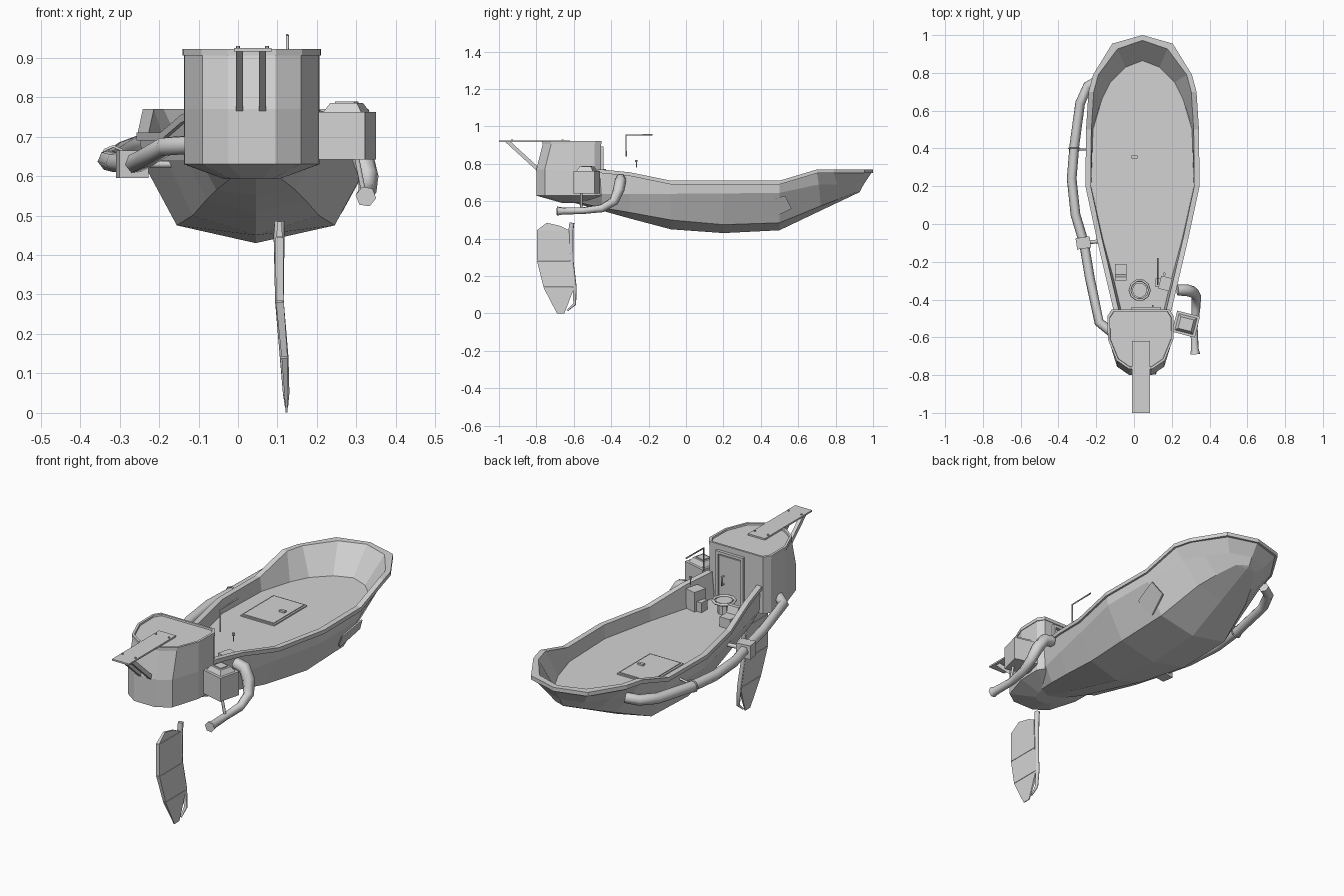
import bpy, bmesh, math
from mathutils import Vector

cube = bpy.data.objects.get("Cube")
if cube:
    bpy.data.objects.remove(cube, do_unlink=True)

grey = bpy.data.materials.new("plain_grey")
grey.use_nodes = True
GREY = (0.65, 0.65, 0.65, 1)
grey.diffuse_color = GREY
grey.node_tree.nodes["Principled BSDF"].inputs["Base Color"].default_value = GREY

MID = 0.045    # centreline of the hull
DECK = 0.64


def finish(name, bm, loc=(0, 0, 0), turn=0):
    bmesh.ops.recalc_face_normals(bm, faces=bm.faces)
    me = bpy.data.meshes.new(name)
    bm.to_mesh(me)
    bm.free()
    me.materials.append(grey)
    ob = bpy.data.objects.new(name, me)
    ob.location = loc
    ob.rotation_euler.z = turn
    bpy.context.collection.objects.link(ob)
    return ob


def loft(name, rings, loc=(0, 0, 0), turn=0):
    """Closed rings of equal length, bridged and capped."""
    bm = bmesh.new()
    rows = [[bm.verts.new(p) for p in r] for r in rings]
    n = len(rows[0])
    for a, b in zip(rows, rows[1:]):
        for i in range(n):
            j = (i + 1) % n
            bm.faces.new((a[i], a[j], b[j], b[i]))
    bm.faces.new(rows[0])
    bm.faces.new(rows[-1])
    return finish(name, bm, loc, turn)


def box(name, centre, size, turn=0, taper=1):
    def ring(z, k):
        return [(sx * size[0] / 2 * k, sy * size[1] / 2 * k, z)
                for sx, sy in ((-1, -1), (1, -1), (1, 1), (-1, 1))]
    return loft(name, [ring(-size[2] / 2, 1), ring(size[2] / 2, taper)], centre, turn)


def disc(name, centre, radius, height, sides=10):
    def ring(z):
        return [(radius * math.cos(math.tau * i / sides),
                 radius * math.sin(math.tau * i / sides), z) for i in range(sides)]
    return loft(name, [ring(-height / 2), ring(height / 2)], centre)


def tube(name, pts, radius, closed=False, radii=None):
    cu = bpy.data.curves.new(name, "CURVE")
    cu.dimensions = "3D"
    cu.bevel_depth = radius
    cu.bevel_resolution = 1
    cu.use_fill_caps = True
    sp = cu.splines.new("POLY")
    sp.points.add(len(pts) - 1)
    for i, p in enumerate(pts):
        sp.points[i].co = (*p, 1)
        sp.points[i].radius = radii[i] if radii else 1
    sp.use_cyclic_u = closed
    cu.materials.append(grey)
    ob = bpy.data.objects.new(name, cu)
    bpy.context.collection.objects.link(ob)
    return ob


# Hull: half sections of keel, chine, side and sheer, then rim, inner wall and deck
stations = [
    ((0, -.6, .592), (.06, -.59, .597), (.115, -.58, .63), (.13, -.5, .75), (.115, -.5)),
    ((0, -.45, .55), (.1, -.45, .565), (.14, -.45, .64), (.145, -.45, .75), (.115, -.45)),
    ((0, -.3, .508), (.125, -.3, .54), (.175, -.3, .64), (.18, -.3, .735), (.15, -.3)),
    ((0, -.08, .45), (.16, -.08, .5), (.225, -.08, .64), (.232, -.08, .69), (.21, -.08)),
    ((0, .2, .43), (.2, .2, .475), (.29, .2, .642), (.292, .2, .69), (.272, .2)),
    ((0, .5, .445), (.2, .5, .485), (.285, .5, .645), (.289, .5, .69), (.262, .5)),
    ((0, .72, .55), (.15, .72, .575), (.24, .71, .69), (.276, .7, .75), (.215, .66)),
    ((0, .8, .588), (.11, .81, .61), (.19, .81, .69), (.252, .79, .75), (.17, .75)),
    ((0, .91, .64), (.06, .9, .645), (.11, .91, .69), (.15, .945, .75), (.09, .83)),
    ((0, .93, .65), (0, .93, .652), (0, .95, .69), (0, .99, .75), (0, .865)),
]
bm = bmesh.new()
rows = []
for keel, chine, side, sheer, deck in stations:
    x, y, z = sheer

    def shift(d, h):
        return (max(0, x + d) if x else 0, y + (d if y > .9 else 0), z + h)
    pts = [keel, chine, side, sheer, shift(.01, 0), shift(.01, .02),
           shift(-.018, .02), (*deck, DECK), (0, deck[1], DECK)]
    rows.append([bm.verts.new(p) for p in pts])
for a, b in zip(rows, rows[1:]):
    for i in range(len(a) - 1):
        bm.faces.new((a[i], b[i], b[i + 1], a[i + 1]))
bmesh.ops.remove_doubles(bm, verts=bm.verts, dist=.0005)
hull = finish("hull", bm, (MID, 0, 0))
mirror = hull.modifiers.new("mirror", "MIRROR")
mirror.use_clip = True

# Cabin: outline with a raked front, roof slab with raised edge
half = [(.06, -.765), (.125, -.72), (.17, -.61), (.172, -.49), (.15, -.455)]
outline = half + [(-x, y) for x, y in reversed(half)]


def cabin_ring(z, rake=0, k=1):
    return [(x * k, -.6 + (y + .6) * k - (rake if y < -.65 else 0), z) for x, y in outline]


CAB = (.035, 0, 0)
loft("cabin", [cabin_ring(.592, 0, .4), cabin_ring(.63, .035), cabin_ring(.77, .035),
               cabin_ring(.91)], CAB)
loft("cabin_roof", [cabin_ring(.905, 0, 1.02), cabin_ring(.922, 0, 1.02),
                    cabin_ring(.922, 0, .95), cabin_ring(.914, 0, .94)], CAB)

# Roof plank with bolts and two braces
box("roof_plank", (.037, -.81, .92), (.095, .38, .008))
for x in (0, .074):
    for y in (-.66, -.93):
        disc("plank_bolt", (x, y, .926), .005, .006, 6)
for x in (.004, .062):
    loft("plank_brace", [[(x + dx, y + dy, z) for dx, dy in
                          ((-.009, -.015), (.009, -.015), (.009, .015), (-.009, .015))]
                         for y, z in ((-.95, .916), (-.785, .765))])

# Cabin door
box("door", (.065, -.452, .755), (.13, .01, .23))
for x in (-.005, .135):
    box("door_jamb", (x, -.45, .76), (.014, .02, .25))
box("door_lintel", (.065, -.45, .885), (.154, .02, .014))
tube("door_handle", [(.1, -.447, .73), (.1, -.43, .73), (.1, -.43, .77), (.1, -.447, .77)], .004)

# Deck hatch and its handle
box("hatch_frame", (-.047, .355, DECK + .003), (.19, .265, .006))
box("hatch_lid", (-.047, .355, DECK + .006), (.172, .247, .008))
box("hatch_handle", (.003, .355, DECK + .013), (.03, .016, .012))

# Helm pedestal and wheel
HELM = Vector((.03, -.35, 0))
disc("pedestal", HELM + Vector((0, 0, .665)), .03, .06)
disc("wheel_hub", HELM + Vector((0, 0, .7)), .04, .008)
tube("wheel_rim", [HELM + Vector((.052 * math.cos(math.tau * i / 10),
                                  .052 * math.sin(math.tau * i / 10), .702))
                   for i in range(10)], .007, True)

# Seat with leaning back
box("seat_base", (-.07, -.255, .665), (.06, .085, .05))
loft("seat_back", [[(x, y, z) for x, y in ((-.1, -.3), (-.04, -.3), (-.04, -.265 - d), (-.1, -.265 - d))]
                   for z, d in ((.68, 0), (.725, .015))])

# Control console, knob and lever
box("console", (.165, -.315, .69), (.06, .07, .1), -.25)
box("console_step", (.128, -.31, .665), (.03, .045, .05))
tube("lever", [(.125, -.32, .84), (.125, -.32, .954), (.125, -.18, .956)], .004)
tube("knob_stem", [(.16, -.265, .78), (.16, -.265, .82)], .003)
disc("knob", (.16, -.265, .815), .008, .012, 6)

# Engine box with a vent on top
box("engine_box", (.275, -.53, .702), (.125, .115, .12), -.25)
box("engine_vent", (.275, -.53, .773), (.1, .09, .024), -.25, .7)
box("engine_cap", (.275, -.53, .786), (.05, .045, .006), -.25)

# Exhaust pipe
tube("exhaust_pipe", [(.23, -.35, .72), (.28, -.35, .71), (.312, -.36, .66), (.33, -.385, .6),
                      (.328, -.45, .562), (.318, -.55, .55), (.322, -.66, .548), (.324, -.69, .548)],
     .024, radii=[1.2, 1.3, 1.3, 1.1, .95, .8, .85, 1.1])
tube("exhaust_stay", [(.3, -.56, .65), (.32, -.56, .55)], .007)

# Long side pipe with joint and stays
tube("side_pipe", [(-.19, .76, .69), (-.245, .73, .68), (-.285, .64, .665), (-.315, .42, .645),
                   (-.33, .24, .64), (-.31, .05, .635), (-.265, -.1, .63), (-.235, -.28, .645),
                   (-.185, -.52, .675), (-.11, -.58, .68)], .026)
box("pipe_joint", (-.268, -.1, .63), (.075, .06, .07), .15)
tube("pipe_stay", [(-.268, -.1, .63), (-.17, -.09, .63)], .01)
tube("pipe_stay", [(-.34, .395, .645), (-.24, .395, .66)], .006)
tube("pipe_strap", [(-.316 + .03 * math.cos(math.tau * i / 8), .4,
                     .645 + .03 * math.sin(math.tau * i / 8)) for i in range(8)], .004, True)

# Pentagon plate on the hull side
plate = [(.4, .59), (.53, .63), (.565, .56), (.45, .505), (.42, .53)]
loft("side_plate", [[(MID + .2 + .088 * (z - .483) / .16 + d, y, z) for y, z in plate]
                    for d in (-.003, .005)])

# Rudder: three blade panels from leading edge to trailing edge, and a post
levels = [(-.69, -.65, .0, .123), (-.762, -.597, .14, .118),
          (-.797, -.617, .282, .106), (-.797, -.625, .445, .105)]
for i, (lo, hi) in enumerate(zip(levels, levels[1:])):
    def blade_ring(level, gap):
        a, b, z, x = level
        t = .002 + .008 * min(1, z * 5)
        return [(x - t, a, z + gap), (x + t, a, z + gap), (x + t, b, z + gap), (x - t, b, z + gap)]
    loft("rudder_panel", [blade_ring(lo, .001), blade_ring(hi, -.001)])
loft("rudder_top", [[(.097, -.797, .445), (.113, -.797, .445), (.113, -.625, .445), (.097, -.625, .445)],
                    [(.1, -.745, .485), (.11, -.745, .485), (.11, -.67, .468), (.1, -.67, .468)]])
tube("rudder_post", [(.105, -.61, .485), (.104, -.615, .445), (.105, -.612, .282), (.117, -.595, .14),
                     (.122, -.595, .05), (.123, -.635, .015)], .014, radii=[1, 1, .8, .8, .6, .3])
